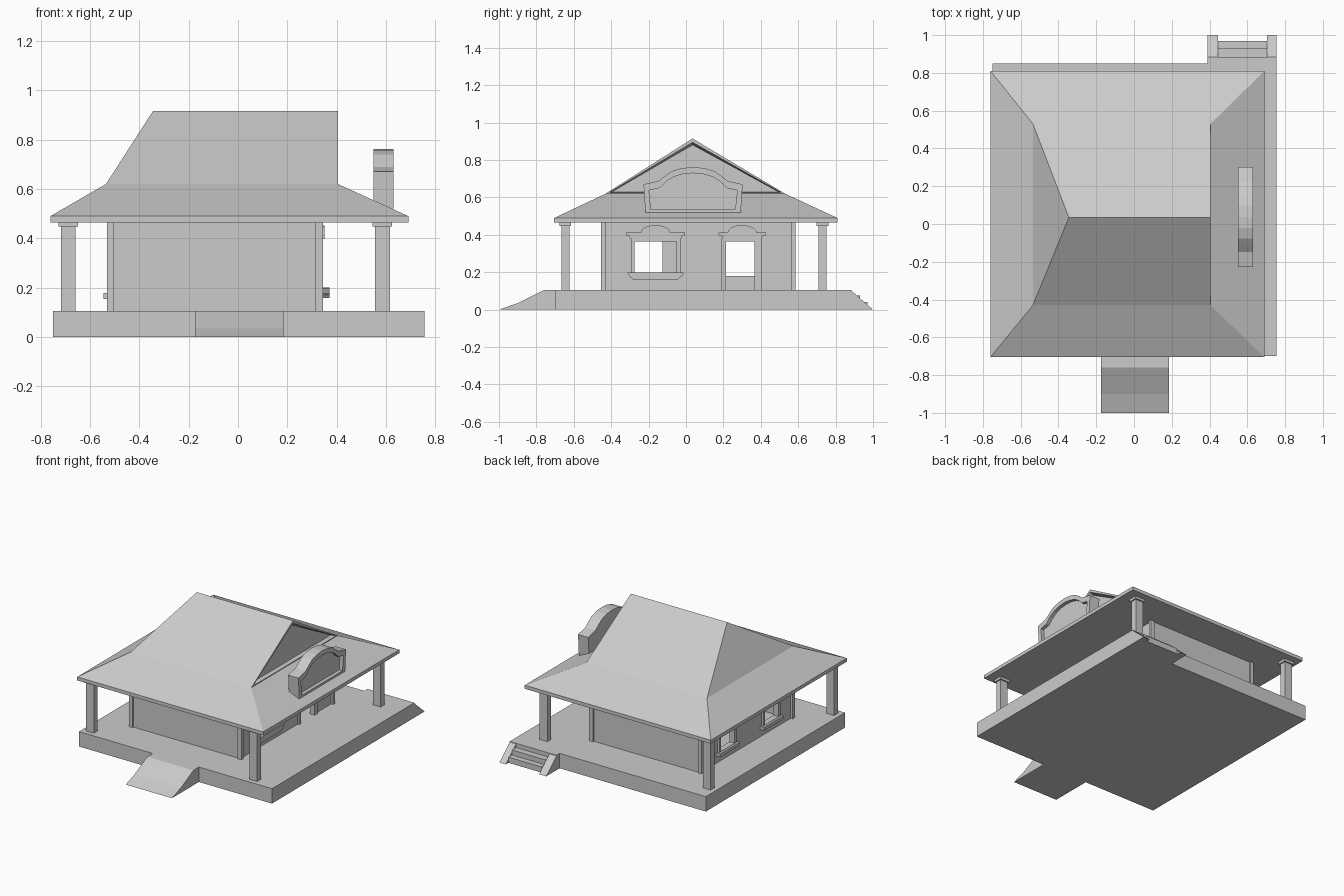
import bpy, bmesh, math

if "Cube" in bpy.data.objects:
    bpy.data.objects.remove(bpy.data.objects["Cube"])

mat = bpy.data.materials.new("plain grey")
mat.diffuse_color = (0.6, 0.6, 0.6, 1)
mat.use_nodes = True
mat.node_tree.nodes["Principled BSDF"].inputs["Base Color"].default_value = mat.diffuse_color


def finish(name, bm):
    bmesh.ops.recalc_face_normals(bm, faces=bm.faces)
    me = bpy.data.meshes.new(name)
    bm.to_mesh(me)
    bm.free()
    me.materials.append(mat)
    ob = bpy.data.objects.new(name, me)
    bpy.context.collection.objects.link(ob)
    return ob


def prism(name, prof, x0, x1):
    """Extrude a (y, z) outline along x."""
    bm = bmesh.new()
    f = bm.faces.new([bm.verts.new((x0, y, z)) for y, z in prof])
    r = bmesh.ops.extrude_face_region(bm, geom=[f])
    vs = [e for e in r["geom"] if isinstance(e, bmesh.types.BMVert)]
    bmesh.ops.translate(bm, verts=vs, vec=(x1 - x0, 0, 0))
    return finish(name, bm)


def box(name, x0, x1, y0, y1, z0, z1):
    return prism(name, [(y0, z0), (y1, z0), (y1, z1), (y0, z1)], x0, x1)


def ring(name, outer, inner, x0, x1):
    """Frame between two outlines with equal point counts."""
    bm = bmesh.new()
    o0, o1, i0, i1 = [[bm.verts.new((x, y, z)) for y, z in p]
                      for p, x in ((outer, x0), (outer, x1), (inner, x0), (inner, x1))]
    n = len(outer)
    for a in range(n):
        b = (a + 1) % n
        for p, q in ((o0, o1), (o1, i1), (i1, i0), (i0, o0)):
            bm.faces.new((p[a], p[b], q[b], q[a]))
    return finish(name, bm)


def rect(y0, y1, z0, z1):
    return [(y0, z0), (y1, z0), (y1, z1), (y0, z1)]


def mirrored(c, half):
    """Half outline (offset, z), ending on the axis, mirrored about y = c."""
    return [(c - d, z) for d, z in half] + [(c + d, z) for d, z in half[-2::-1]]


# Platform, front ramp and rear stairs
FL = 0.105
box("platform", -0.75, 0.755, -0.70, 0.85, 0, FL)
prism("front_ramp", [(-0.70, 0), (-1.0, 0), (-0.90, 0.035), (-0.76, FL), (-0.70, FL)], -0.175, 0.185)
box("stair_landing", 0.39, 0.755, 0.85, 0.885, 0, FL)
for i, (x0, x1) in enumerate(((0.39, 0.445), (0.705, 0.755))):
    prism(f"stair_cheek_{i}", [(0.88, 0), (1.0, 0), (0.88, FL)], x0, x1)
for i, (y, z) in enumerate(((0.93, 0.075), (0.97, 0.04))):
    box(f"stair_step_{i}", 0.445, 0.705, 0.88, y, 0, z)

# Columns with capitals
for i, (x, y) in enumerate(((-0.688, -0.645), (0.585, -0.645), (-0.688, 0.73), (0.585, 0.73))):
    box(f"column_{i}", x - 0.03, x + 0.03, y - 0.021, y + 0.021, FL, 0.45)
    box(f"column_capital_{i}", x - 0.04, x + 0.04, y - 0.031, y + 0.031, 0.447, 0.466)

# Walls, the side ones pierced by openings (y0, y1, z0, z1)
TOP = 0.466
box("front_wall", -0.505, 0.315, -0.445, -0.42, FL, TOP)
box("back_wall", -0.505, 0.315, 0.55, 0.575, FL, TOP)


def side_wall(name, x0, x1, openings):
    y = -0.44
    for i, (a, b, z0, z1) in enumerate(openings):
        box(f"{name}_pier_{i}", x0, x1, y, a, FL, TOP)
        box(f"{name}_head_{i}", x0, x1, a, b, z1, TOP)
        if z0 > FL:
            box(f"{name}_apron_{i}", x0, x1, a, b, FL, z0)
        y = b
    box(f"{name}_pier_end", x0, x1, y, 0.57, FL, TOP)


side_wall("right_wall", 0.305, 0.33, [(-0.275, -0.05, 0.2, 0.365), (0.215, 0.365, FL, 0.365)])
side_wall("left_wall", -0.515, -0.49, [(-0.275, -0.125, 0.18, 0.365), (0.215, 0.365, 0.18, 0.365)])
for i, (x0, x1) in enumerate(((-0.53, -0.505), (0.315, 0.345))):
    for j, (y0, y1) in enumerate(((-0.455, -0.43), (0.565, 0.585))):
        box(f"corner_trim_{i}{j}", x0, x1, y0, y1, FL, TOP)


# Arched head moulding over the right-hand openings
def head(name, c, w, x0, x1):
    arc = [(0.078 * math.cos(t), 0.412 + 0.04 * math.sin(t))
           for t in [math.pi / 2 * k / 5 for k in range(6)]]
    arc[-1] = (0, 0.452)
    prism(name + "_back", mirrored(c, [(w - 0.02, 0.38), (w - 0.015, 0.4)] + arc), x0, x1 - 0.008)
    box(name + "_shelf_left", x0, x1, c - w, c - 0.075, 0.397, 0.412)
    box(name + "_shelf_right", x0, x1, c + 0.075, c + w, 0.397, 0.412)
    inner = [(d * 0.82, z - 0.012) for d, z in arc]
    ring(name + "_arch", mirrored(c, arc), mirrored(c, inner), x0, x1)


head("window_head", -0.163, 0.157, 0.33, 0.35)
head("door_head", 0.3, 0.125, 0.33, 0.35)
ring("right_window_frame", rect(-0.295, -0.03, 0.195, 0.385), rect(-0.275, -0.05, 0.2, 0.365), 0.328, 0.342)
prism("right_window_sill", mirrored(-0.163, [(0.118, 0.158), (0.125, 0.168), (0.14, 0.178),
      (0.15, 0.198), (0, 0.2)]), 0.33, 0.37)
for i, (y0, y1) in enumerate(((0.19, 0.215), (0.365, 0.405))):
    box(f"door_jamb_{i}", 0.328, 0.342, y0, y1, FL, 0.385)
box("door_lintel", 0.328, 0.342, 0.19, 0.405, 0.365, 0.385)

# Left windows
for i, c in enumerate((-0.2, 0.29)):
    ring(f"left_window_frame_{i}", rect(c - 0.095, c + 0.095, 0.165, 0.383),
         rect(c - 0.075, c + 0.075, 0.18, 0.365), -0.53, -0.513)
    box(f"left_window_sill_{i}", -0.545, -0.513, c - 0.11, c + 0.11, 0.155, 0.178)

# Roof: eave slab, flared skirt, hip on the left and recessed gable on the right
bm = bmesh.new()
levels = [(-0.76, 0.69, -0.705, 0.81, 0.465), (-0.76, 0.69, -0.705, 0.81, 0.49),
          (-0.535, 0.405, -0.43, 0.53, 0.62)]
loops = [[bm.verts.new(p) for p in ((x0, y0, z), (x1, y0, z), (x1, y1, z), (x0, y1, z))]
         for x0, x1, y0, y1, z in levels]
bm.faces.new(loops[0])
for lo, hi in zip(loops, loops[1:]):
    for a in range(4):
        b = (a + 1) % 4
        bm.faces.new((lo[a], lo[b], hi[b], hi[a]))
fl, fr, br, bl = loops[2]
r0, r1 = bm.verts.new((-0.345, 0.035, 0.915)), bm.verts.new((0.405, 0.035, 0.915))
bm.faces.new((fl, fr, r1, r0))
bm.faces.new((br, bl, r0, r1))
bm.faces.new((bl, fl, r0))
gable = bm.faces.new((fr, br, r1))
bmesh.ops.recalc_face_normals(bm, faces=bm.faces)
bmesh.ops.inset_individual(bm, faces=[gable], thickness=0.02)
bmesh.ops.inset_individual(bm, faces=[gable], thickness=0.014, depth=-0.03)
finish("roof", bm)

# Arched sign panel standing on the right roof slope
outer = mirrored(0.038, [(0.255, 0.52), (0.265, 0.67), (0.185, 0.688), (0.15, 0.715),
                         (0.115, 0.74), (0.06, 0.757), (0, 0.762)])
inner = mirrored(0.038, [(0.225, 0.535), (0.236, 0.638), (0.18, 0.65), (0.145, 0.685),
                         (0.105, 0.71), (0.055, 0.725), (0, 0.73)])
prism("sign_panel", outer, 0.55, 0.605)
ring("sign_frame", outer, inner, 0.605, 0.63)
